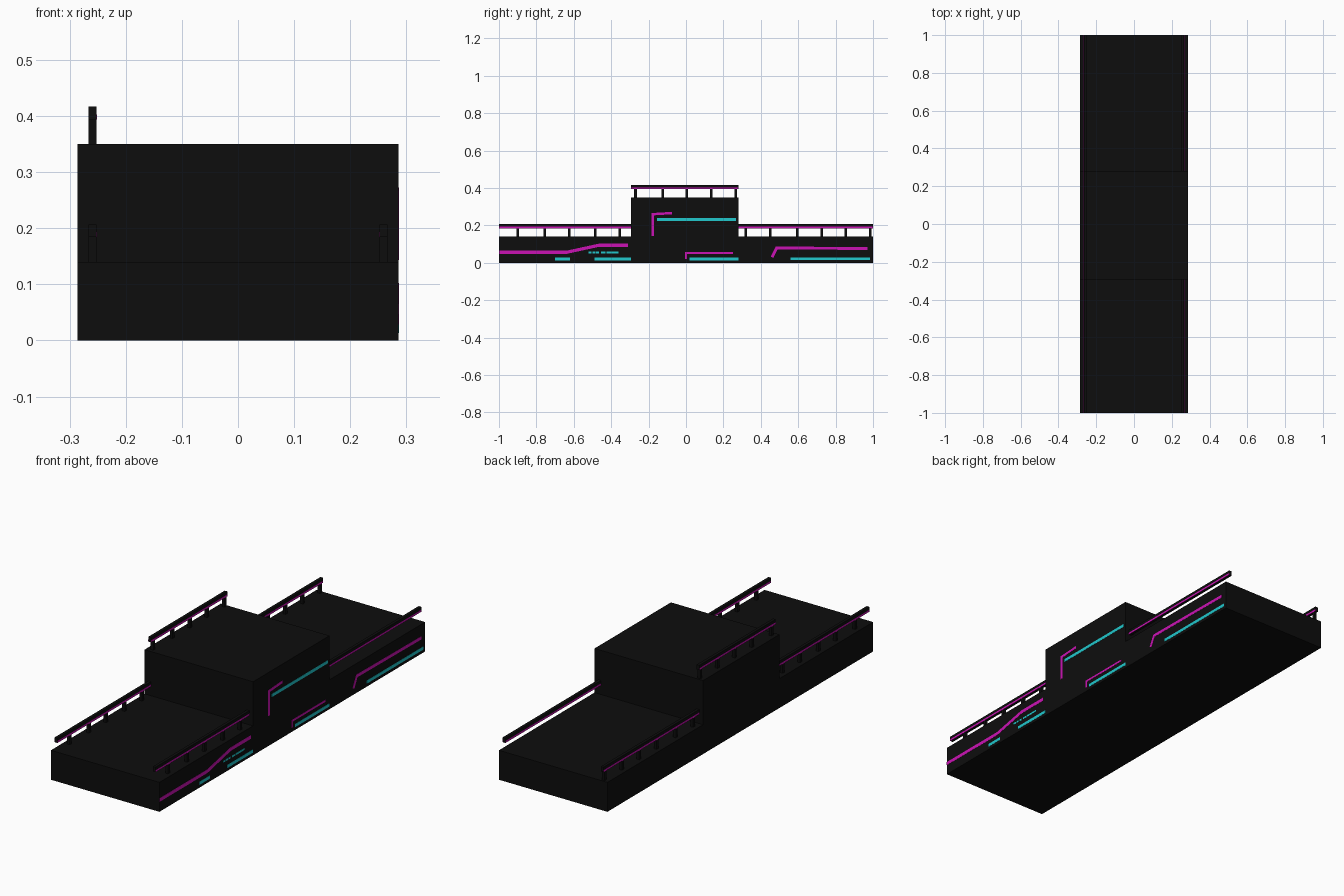
import bpy, bmesh
from mathutils import Vector

if "Cube" in bpy.data.objects:
    bpy.data.objects.remove(bpy.data.objects["Cube"])

W = 0.286          # half width of the platform
LOW, HIGH = 0.14, 0.35
Y0, Y1 = -0.295, 0.28   # ends of the raised block


def material(name, rgb):
    m = bpy.data.materials.new(name)
    m.diffuse_color = (*rgb, 1)
    m.use_nodes = True
    m.node_tree.nodes["Principled BSDF"].inputs["Base Color"].default_value = m.diffuse_color
    return m


BLACK = material("black", (0.004, 0.004, 0.004))
MAGENTA = material("magenta", (0.6, 0.006, 0.46))
CYAN = material("cyan", (0.015, 0.58, 0.61))


def prism(name, outline, x0, x1, mat):
    """Extrude a (y, z) outline along x."""
    bm = bmesh.new()
    face = bm.faces.new([bm.verts.new((x0, y, z)) for y, z in outline])
    ext = bmesh.ops.extrude_face_region(bm, geom=[face])
    verts = [v for v in ext["geom"] if isinstance(v, bmesh.types.BMVert)]
    bmesh.ops.translate(bm, verts=verts, vec=(x1 - x0, 0, 0))
    bmesh.ops.recalc_face_normals(bm, faces=bm.faces)
    me = bpy.data.meshes.new(name)
    bm.to_mesh(me)
    bm.free()
    me.materials.append(mat)
    ob = bpy.data.objects.new(name, me)
    bpy.context.collection.objects.link(ob)
    return ob


def box(name, x0, x1, y0, y1, z0, z1, mat):
    return prism(name, [(y0, z0), (y1, z0), (y1, z1), (y0, z1)], x0, x1, mat)


def stripe(name, path, width, mat):
    """Thin mitred light strip on the right wall, following a (y, z) path."""
    pts = [Vector(p) for p in path]
    left, right = [], []
    for i, p in enumerate(pts):
        d0 = (p - pts[max(i - 1, 0)]).normalized()
        d1 = (pts[min(i + 1, len(pts) - 1)] - p).normalized()
        t = (d0 + d1).normalized()
        n = Vector((-t.y, t.x))
        d = d1 if d1.length else d0
        off = n * (width / 2) / max(n.dot(Vector((-d.y, d.x))), 0.3)
        left.append(p + off)
        right.append(p - off)
    prism(name, left + right[::-1], W - 0.001, W + 0.0008, mat)


def railing(name, x, y0, y1, base, posts):
    t = 0.007
    box(name + "_bar", x - t, x + t, y0, y1, base + 0.044, base + 0.067, BLACK)
    for side in (-1, 1):   # glowing strip on both sides of the bar
        a, b = sorted((x + side * (t - 0.001), x + side * (t + 0.0006)))
        box(name + "_strip", a, b, y0, y1, base + 0.044, base + 0.053, MAGENTA)
    for y in posts:
        box(name + "_post", x - t, x + t, y - t, y + t, base - 0.002, base + 0.046, BLACK)


# Stepped platform body
prism("platform_body", [(-1, 0), (1, 0), (1, LOW), (Y1, LOW), (Y1, HIGH),
                        (Y0, HIGH), (Y0, LOW), (-1, LOW)], -W, W, BLACK)

# Railings: both sides of the low decks, left side of the raised block
front_posts = (-0.9, -0.755, -0.625, -0.485, -0.355)
back_posts = (0.32, 0.45, 0.595, 0.725, 0.855, 0.985)
RX = 0.259
for side, x in (("left", -RX), ("right", RX)):
    railing("front_rail_" + side, x, -1, Y0, LOW, front_posts)
    railing("back_rail_" + side, x, Y1, 1, LOW, back_posts if x < 0 else ())
railing("upper_rail", -RX, Y0, Y1, HIGH, (-0.27, -0.125, 0.005, 0.135, 0.265))

# Magenta light lines on the right wall
for path, w in (
    ([(-1, 0.056), (-0.64, 0.056), (-0.465, 0.094), (-0.31, 0.094)], 0.017),
    ([(-0.177, 0.143), (-0.177, 0.26), (-0.075, 0.266)], 0.013),
    ([(0.46, 0.03), (0.485, 0.08), (0.97, 0.076)], 0.015),
    ([(0.0, 0.02), (0.0, 0.052), (0.25, 0.052)], 0.01),
):
    stripe("magenta_line", path, w, MAGENTA)

# Cyan light lines on the right wall
for y0, y1, z in ((-0.70, -0.62, 0.021), (-0.49, Y0, 0.021), (0.02, Y1, 0.021),
                  (0.56, 0.985, 0.022), (-0.155, 0.268, 0.231)):
    stripe("cyan_line", [(y0, z), (y1, z)], 0.015, CYAN)
for y0, y1 in ((-0.52, -0.505), (-0.5, -0.485), (-0.48, -0.465), (-0.455, -0.43), (-0.425, -0.36)):
    stripe("cyan_dash", [(y0, 0.055), (y1, 0.055)], 0.009, CYAN)
